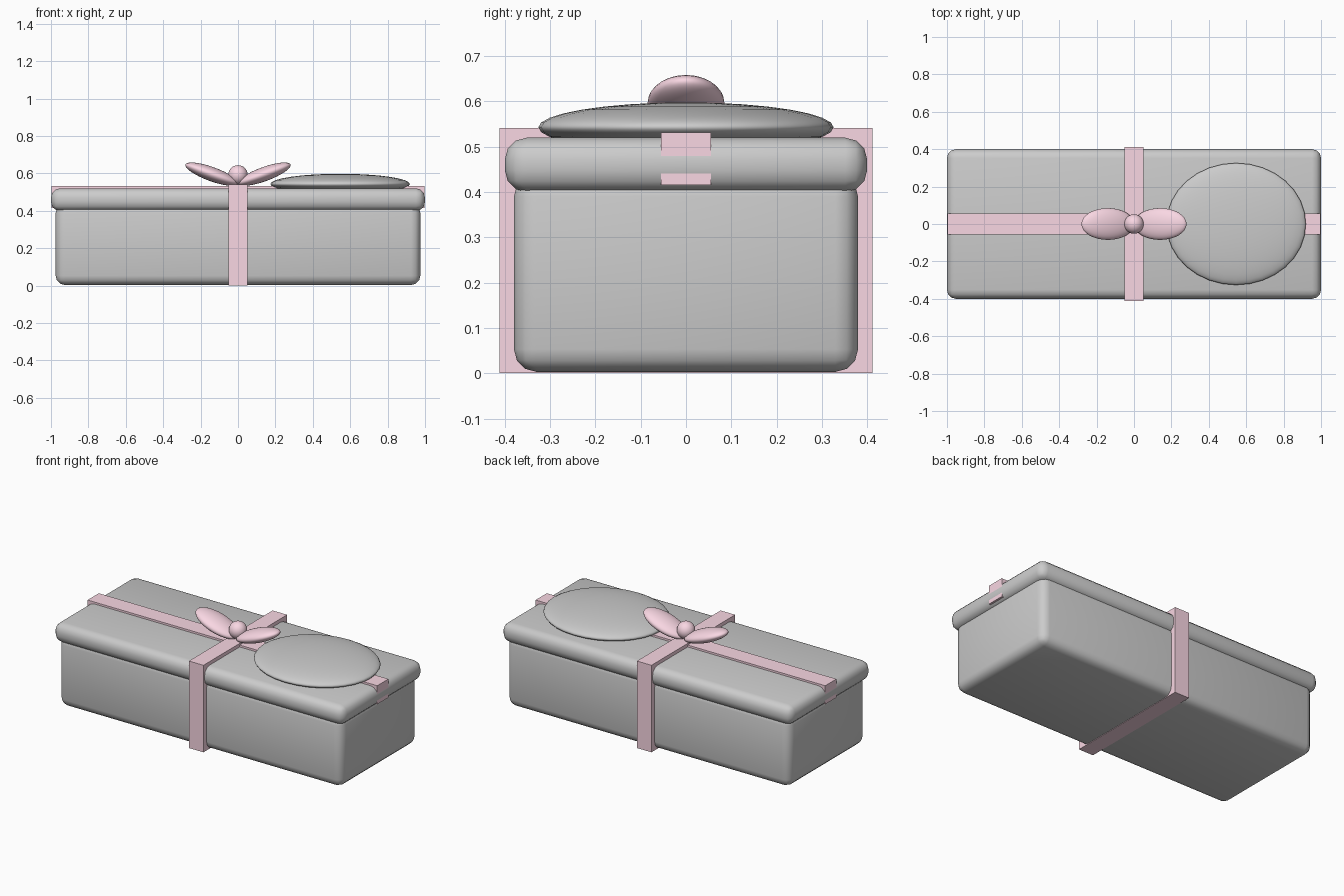
import bpy
from math import radians

if "Cube" in bpy.data.objects:
    bpy.data.objects.remove(bpy.data.objects["Cube"])

pink = bpy.data.materials.new("ribbon_pink")
pink.diffuse_color = (0.95, 0.68, 0.77, 1)
pink.use_nodes = True
pink.node_tree.nodes["Principled BSDF"].inputs["Base Color"].default_value = pink.diffuse_color


def finish(name, mat=None, smooth=True):
    ob = bpy.context.object
    ob.name = name
    if mat:
        ob.data.materials.append(mat)
    if smooth:
        bpy.ops.object.shade_smooth()
    return ob


def box(name, hx, hy, z0, z1, bevel=0, mat=None):
    """Box centred on x = y = 0, given half sizes and z range."""
    bpy.ops.mesh.primitive_cube_add(size=2, location=(0, 0, (z0 + z1) / 2))
    ob = bpy.context.object
    ob.scale = (hx, hy, (z1 - z0) / 2)
    bpy.ops.object.transform_apply(location=False, rotation=False, scale=True)
    finish(name, mat, smooth=bevel > 0)
    if bevel:
        mod = ob.modifiers.new("round", 'BEVEL')
        mod.width = bevel
        mod.segments = 3
    return ob


def ellipsoid(name, loc, radii, tilt=0, mat=None):
    bpy.ops.mesh.primitive_uv_sphere_add(segments=32, ring_count=16, radius=1,
                                         location=loc, rotation=(0, radians(tilt), 0))
    bpy.context.object.scale = radii
    return finish(name, mat)


# Box and overhanging lid
box("box_body", 0.975, 0.38, 0.003, 0.44, 0.05)
box("box_lid", 1.0, 0.40, 0.40, 0.52, 0.048)

# Ribbons: one wraps the whole box, one runs along the lid
box("cross_ribbon", 0.05, 0.412, 0.0, 0.542, mat=pink)
box("long_ribbon", 0.998, 0.055, 0.416, 0.532, mat=pink)

# Bow
for side, s in (("left", -1), ("right", 1)):
    ellipsoid(f"bow_loop_{side}", (s * 0.14, 0, 0.596), (0.15, 0.085, 0.038),
              tilt=-20 * s, mat=pink)
ellipsoid("bow_knot", (0, 0, 0.592), (0.052, 0.052, 0.052), mat=pink)

# Flattened oval pad on the lid
ellipsoid("lid_pad", (0.546, 0, 0.543), (0.373, 0.326, 0.055))
